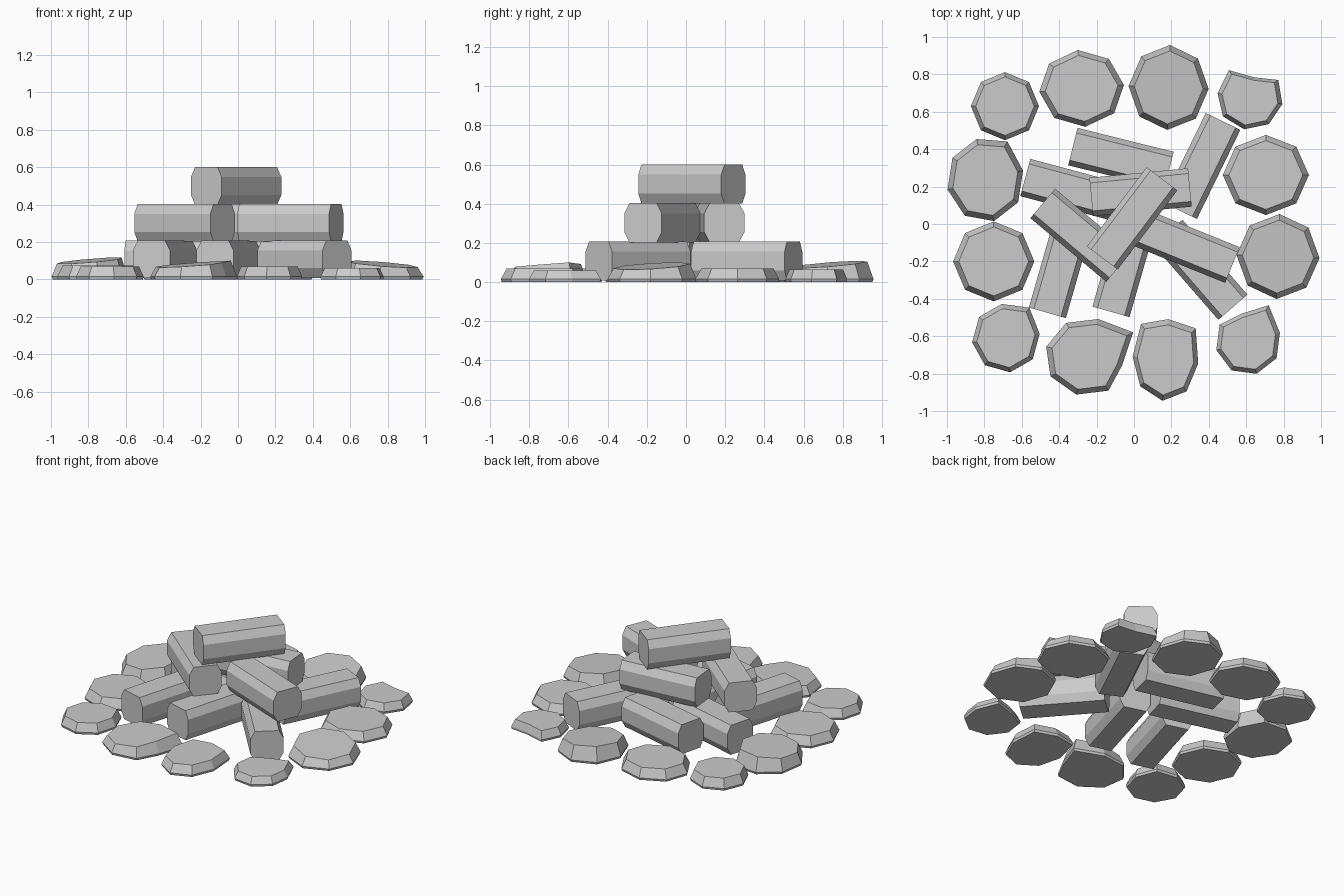
import bpy, bmesh
from math import sin, cos, radians

if "Cube" in bpy.data.objects:
    bpy.data.objects.remove(bpy.data.objects["Cube"])


def make_object(name, rings, place):
    """Skin a stack of rings, cap both ends and place every point."""
    bm = bmesh.new()
    loops = [[bm.verts.new(place(*p)) for p in ring] for ring in rings]
    n = len(loops[0])
    for a, b in zip(loops, loops[1:]):
        for i in range(n):
            j = (i + 1) % n
            bm.faces.new((a[i], a[j], b[j], b[i]))
    bm.faces.new(loops[0][::-1])
    bm.faces.new(loops[-1])
    bmesh.ops.recalc_face_normals(bm, faces=bm.faces)
    mesh = bpy.data.meshes.new(name)
    bm.to_mesh(mesh)
    bm.free()
    bpy.context.collection.objects.link(bpy.data.objects.new(name, mesh))


# Log: chamfered bar lying flat
PROFILE = [(.075, .1), (.103, .048), (.103, -.048), (.075, -.1),
           (-.075, -.1), (-.103, -.048), (-.103, .048), (-.075, .1)]


def log(name, x, y, z, angle, length=.53):
    c, s = cos(radians(angle)), sin(radians(angle))
    rings = [[(u, v, w) for v, w in PROFILE] for u in (-length / 2, length / 2)]
    make_object(name, rings, lambda u, v, w: (x + u * c - v * s, y + u * s + v * c, z + w))


# Stone: irregular octagon with a small undercut, sloped sides and a tilted top
def stone(name, x, y, rx, ry, rot, h, sx, sy, corners):
    def ring(scale, top):
        pts = []
        for k in range(8):
            a = radians(rot + 45 * k)
            f = scale * corners.get(k, 1)
            px, py = rx * f * cos(a), ry * f * sin(a)
            pts.append((px, py, h + sx * px + sy * py if top is None else top))
        return pts
    make_object(name, [ring(.975, 0), ring(1, .015), ring(.86, None)],
                lambda u, v, w: (x + u, y + v, w))


# Bottom layer, middle layer and top log
logs = [(-.07, .35, .108, -14), (-.325, .18, .108, -15), (.36, .31, .108, 64),
        (-.39, -.22, .108, 74), (-.05, -.215, .108, 74), (.355, -.245, .108, 131),
        (-.285, -.06, .303, -40), (.28, -.12, .303, -22), (.035, .17, .303, 5.5),
        (-.01, .03, .5, 53)]
for i, args in enumerate(logs):
    log(f"log_{i + 1}", *args)

# Ring of stones: centre, radii, rotation, height, top slope x/y, odd corners
stones = [
    (-.69, .63, .182, .182, 90, .075, 0, 0, {}),
    (-.28, .725, .227, .206, 95, .075, 0, 0, {}),
    (.185, .73, .214, .227, 88, .09, -.06, .08, {}),
    (.62, .67, .176, .166, 125, .065, 0, 0, {0: 1.12, 6: 1.05, 7: .7}),
    (.705, .262, .23, .214, 90, .07, 0, 0, {}),
    (.77, -.174, .222, .227, 88, .082, -.08, .06, {}),
    (.61, -.628, .176, .179, 60, .06, 0, 0, {0: 1.25, 1: .85}),
    (.168, -.727, .176, .219, 85, .07, 0, 0, {1: 1.15, 7: 1.2}),
    (-.25, -.71, .227, .209, 75, .08, .07, .05, {6: .85, 7: 1.25}),
    (-.685, -.61, .182, .184, 97, .07, 0, 0, {7: 1.12}),
    (-.75, -.2, .217, .214, 90, .075, 0, 0, {}),
    (-.795, .235, .207, .225, 103, .1, .08, .05, {7: 1.08}),
]
for i, args in enumerate(stones):
    stone(f"stone_{i + 1}", *args)
